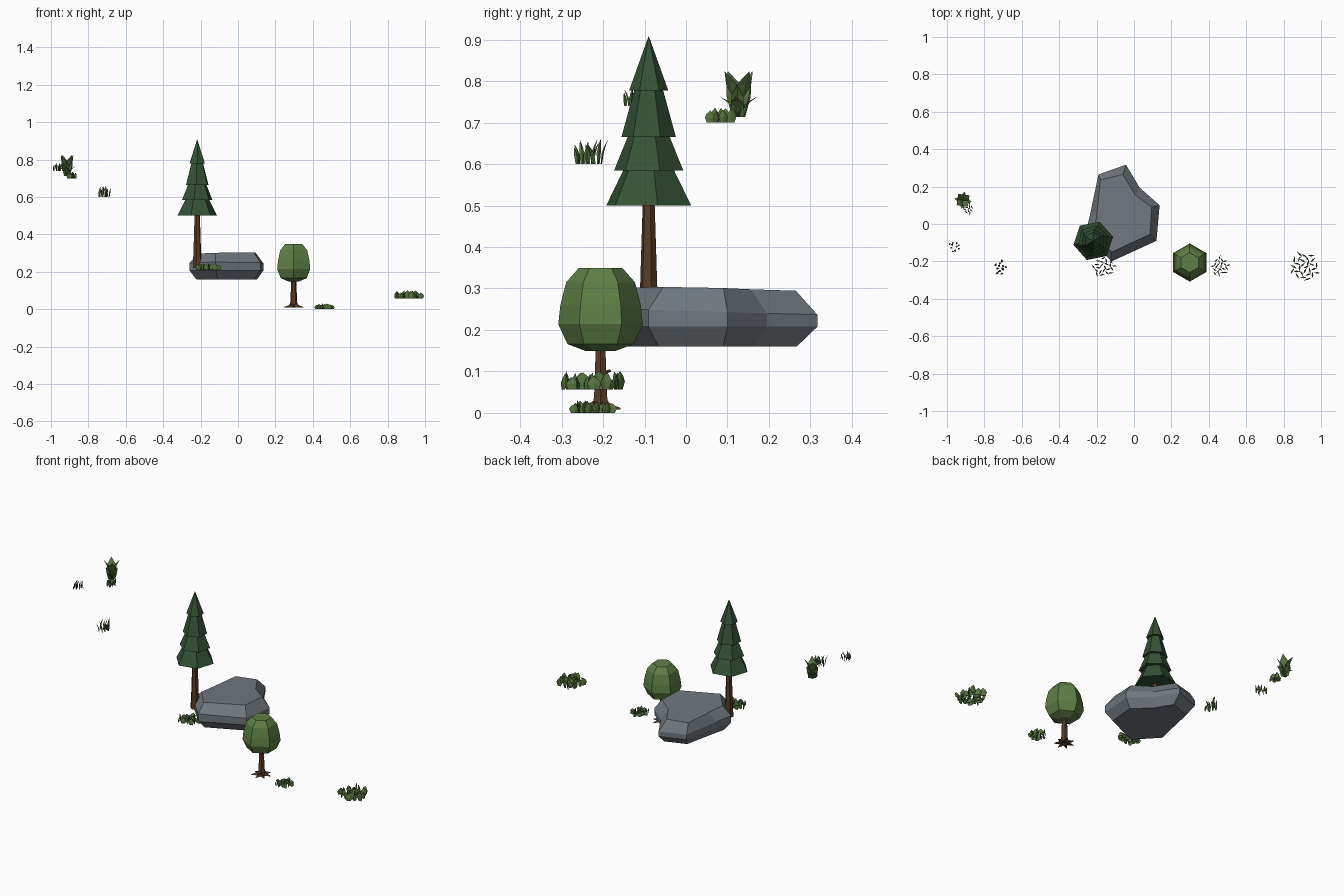
import bpy, math, random
from mathutils import Vector, Matrix

if "Cube" in bpy.data.objects:
    bpy.data.objects.remove(bpy.data.objects["Cube"])

random.seed(4)


def material(name, rgb):
    m = bpy.data.materials.new(name)
    m.diffuse_color = (*rgb, 1)
    m.use_nodes = True
    m.node_tree.nodes["Principled BSDF"].inputs["Base Color"].default_value = m.diffuse_color
    return m


STONE = material("stone", (0.16, 0.185, 0.205))
PINE = material("dark_green", (0.035, 0.085, 0.035))
LEAF = material("leaf_green", (0.11, 0.21, 0.06))
GRASS = material("grass_green", (0.09, 0.17, 0.05))
BARK = material("bark", (0.10, 0.045, 0.02))


class Mesh:
    """Collects lofted shapes into one flat-shaded object."""
    def __init__(self):
        self.v, self.f = [], []

    def loft(self, rings, mat=Matrix()):
        n, base = len(rings[0]), len(self.v)
        for ring in rings:
            self.v += [mat @ Vector(p) for p in ring]
        for k in range(len(rings) - 1):
            for i in range(n):
                a, b = base + k * n + i, base + k * n + (i + 1) % n
                self.f.append((a, b, b + n, a + n))
        top = base + (len(rings) - 1) * n
        self.f.append(tuple(range(base + n - 1, base - 1, -1)))
        self.f.append(tuple(range(top, top + n)))

    def build(self, name, mat):
        me = bpy.data.meshes.new(name)
        me.from_pydata(self.v, [], self.f)
        me.materials.append(mat)
        ob = bpy.data.objects.new(name, me)
        bpy.context.collection.objects.link(ob)
        return ob


def circle(c, r, z, n=6, turn=0.0):
    return [(c[0] + r * math.cos(turn + math.tau * i / n),
             c[1] + r * math.sin(turn + math.tau * i / n), z) for i in range(n)]


def lathe(name, c, profile, mat, turn=0.0):
    m = Mesh()
    m.loft([circle(c, r, z, 6, turn) for r, z in profile])
    return m.build(name, mat)


def blade(m, pos, turn, w, h, lean, thick):
    """Thin leaf with a lens section, widest below the middle, bent along +y."""
    rings = []
    for t, s in ((0, 0.65), (0.45, 1), (0.75, 0.65), (1, 0.03)):
        x, d, y = w * s / 2, thick * s / 2, lean * t * t
        rings.append([(x, y, h * t), (0, y + d, h * t), (-x, y, h * t), (0, y - d, h * t)])
    m.loft(rings, Matrix.Translation(pos) @ Matrix.Rotation(turn, 4, 'Z'))


def clump(name, c, rx, ry, z, count, w, h, lean, thick):
    m = Mesh()
    for i in range(count):
        r, a = math.sqrt((i + 0.5) / count), i * 2.39996
        pos = (c[0] + rx * r * math.cos(a), c[1] + ry * r * math.sin(a), z)
        blade(m, pos, random.uniform(0, math.tau), w * random.uniform(0.85, 1.1),
              h * random.uniform(0.65, 1), lean, thick)
    m.build(name, GRASS)


# Boulder: a chamfered irregular slab
outer = [(-.19, .265), (-.235, .05), (-.26, -.05), (-.12, -.2),
         (.12, -.09), (.137, .10), (.03, .195), (-.043, .317)]
inner = [(-.18, .235), (-.197, .07), (-.21, -.04), (-.12, -.15),
         (.085, -.055), (.095, .09), (.005, .157), (-.06, .265)]
boulder = Mesh()
boulder.loft([
    [(-.055 + .82 * (x + .055), .04 + .82 * (y - .04), .16) for x, y in outer],
    [(x, y, .208) for x, y in outer],
    [(x, y, .243 + .03 * (.1 - y)) for x, y in outer],
    [(x, y, .301 + .02 * x - .02 * y) for x, y in inner]])
boulder.build("boulder", STONE)

# Pine: trunk and four flared tiers
PC = (-.218, -.09)
lathe("pine_trunk", PC, [(.025, .22), (.021, .31), (.014, .53)], BARK, .3)
tiers = [(.5, .108, .59, .062), (.585, .085, .67, .05),
         (.665, .066, .785, .033), (.778, .047, .908, .0005)]
for i, (z0, r0, z1, r1) in enumerate(tiers):
    lathe(f"pine_tier_{i + 1}", PC, [(r0, z0), (r1, z1)], PINE, .2 + .12 * i)

# Round tree: canopy, trunk, roots and a branch stub
TC = (.298, -.206)
lathe("round_canopy", TC, [(.035, .149), (.08, .166), (.102, .214),
                           (.097, .26), (.083, .315), (.053, .349)], LEAF, math.pi / 2)
lathe("round_trunk", TC, [(.024, .008), (.018, .04), (.013, .17)], BARK)
roots = Mesh()
for i in range(7):
    a = math.tau * i / 7 + .2
    spin = Matrix.Translation((*TC, .008)) @ Matrix.Rotation(a, 4, 'Z')
    roots.loft([[(.008, -.012, 0), (.008, .012, 0), (.008, 0, .028)],
                [(.03, -.008, 0), (.03, .008, 0), (.03, 0, .012)],
                [(.053, -.001, 0), (.053, .001, 0), (.053, 0, .004)]], spin)
roots.build("round_roots", BARK)
stub = Mesh()
stub.loft([circle((0, 0), .005, 0, 4), circle((0, 0), .003, .026, 4)],
          Matrix.Translation((*TC, .093)) @ Matrix.Rotation(-1.2, 4, 'X'))
stub.build("branch_stub", BARK)

# Broad-leaf grass clumps
clump("grass_by_tree", (.46, -.227), .044, .05, 0, 22, .027, .031, .004, .007)
clump("grass_right", (.913, -.23), .074, .074, .056, 28, .037, .045, .005, .009)
clump("grass_by_boulder", (-.163, -.23), .06, .05, .21, 22, .03, .037, .004, .008)
clump("grass_by_bush", (-.888, .082), .028, .028, .70, 12, .024, .037, .004, .006)

# Thin tall grass tufts
clump("tuft_low", (-.715, -.235), .033, .033, .6, 12, .012, .062, .016, .005)
clump("tuft_high", (-.96, -.122), .031, .031, .74, 10, .010, .044, .013, .004)

# Spiky bush: tall inner leaves and short splayed outer leaves
bush = Mesh()
BC = (-.914, .127, .713)
for i in range(4):
    blade(bush, BC, math.tau * i / 4 + .65, .06, .11, .042, .012)
    blade(bush, BC, math.tau * i / 4 + 1.4, .038, .05, .046, .01)
bush.build("spiky_bush", GRASS)
